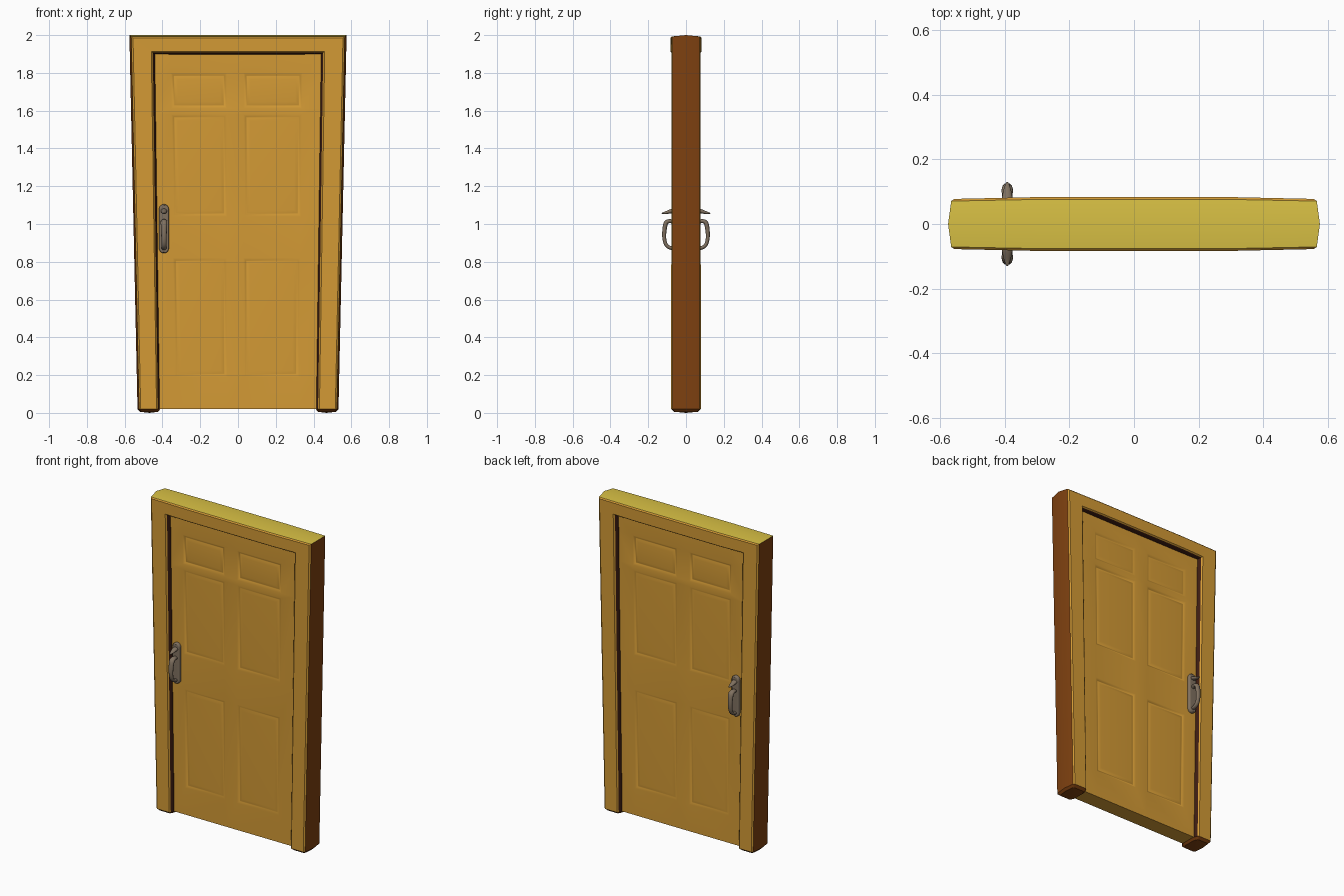
import bpy, bmesh, math

if "Cube" in bpy.data.objects:
    bpy.data.objects.remove(bpy.data.objects["Cube"])


def material(name, r, g, b):
    lin = [((c / 255 + 0.055) / 1.055) ** 2.4 for c in (r, g, b)]
    m = bpy.data.materials.new(name)
    m.diffuse_color = (*lin, 1)
    m.use_nodes = True
    m.node_tree.nodes["Principled BSDF"].inputs["Base Color"].default_value = m.diffuse_color
    return m


ORANGE = material("orange wood", 211, 154, 53)
BROWN = material("reddish brown wood", 127, 65, 16)
YELLOW = material("yellow wood", 216, 192, 68)
DARK = material("dark gap", 62, 29, 18)
METAL = material("old metal", 128, 113, 96)


def finish(bm, name, mats, angle=30, weighted=True):
    bmesh.ops.recalc_face_normals(bm, faces=bm.faces)
    me = bpy.data.meshes.new(name)
    bm.to_mesh(me)
    bm.free()
    for m in mats:
        me.materials.append(m)
    ob = bpy.data.objects.new(name, me)
    bpy.context.collection.objects.link(ob)
    bpy.ops.object.select_all(action='DESELECT')
    ob.select_set(True)
    bpy.context.view_layer.objects.active = ob
    bpy.ops.object.shade_smooth_by_angle(angle=math.radians(angle))
    if weighted:
        mod = ob.modifiers.new("normals", 'WEIGHTED_NORMAL')
        mod.keep_sharp = True
    return ob


# Frame: one cross-section (t from outer to inner edge, y) swept up, across and down
half_section = [(0.07, 0.073), (0.14, 0.08), (0.84, 0.08), (0.9, 0.073), (1, 0.045)]
section = [(0, 0)] + half_section + [(t, -y) for t, y in reversed(half_section)]
# stations: outer x, outer z, inner x, inner z, depth scale
half_path = [(-0.532, 0.02, -0.412, 0.02, 0.98),
             (-0.575, 2.0, -0.437, 1.897, 0.97),
             (-0.3, 2.0, -0.3, 1.897, 1.04)]
path = half_path + [(-a, b, -c, d, s) for a, b, c, d, s in reversed(half_path)]

bm = bmesh.new()
rings = []
for ox, oz, ix, iz, s in path:
    rings.append([bm.verts.new((ox + (ix - ox) * t, y * s, oz + (iz - oz) * t))
                  for t, y in section])
n = len(section)
for k in range(len(rings) - 1):
    lintel = 1 <= k <= 3
    for i in range(n):
        j = (i + 1) % n
        f = bm.faces.new((rings[k][i], rings[k][j], rings[k + 1][j], rings[k + 1][i]))
        if i in (0, n - 1):
            f.material_index = 2 if lintel else 1
        elif 4 <= i <= 6:
            f.material_index = 3
# rounded feet
for ring in (rings[0], rings[-1]):
    cx = sum(v.co.x for v in ring) / n
    low = [bm.verts.new((cx + (v.co.x - cx) * 0.8, v.co.y * 0.8, 0.006)) for v in ring]
    tip = bm.verts.new((cx, 0, 0))
    for i in range(n):
        j = (i + 1) % n
        bm.faces.new((ring[i], ring[j], low[j], low[i])).material_index = 1
        bm.faces.new((low[i], low[j], tip)).material_index = 1
finish(bm, "door_frame", [ORANGE, BROWN, YELLOW, DARK])

# Door leaf: tapered board with six moulded panels on both sides
xs = [-0.445, -0.36, -0.06, 0.03, 0.345, 0.445]
zs = [0.02, 0.19, 0.82, 1.04, 1.58, 1.612, 1.80, 1.90]
bm = bmesh.new()
sides = {s: [[bm.verts.new((x * (0.415 + 0.0135 * z) / 0.445, s * 0.05, z)) for x in xs]
             for z in zs] for s in (-1, 1)}
panels = []
for s, g in sides.items():
    for r in range(len(zs) - 1):
        for c in range(len(xs) - 1):
            f = bm.faces.new((g[r][c], g[r][c + 1], g[r + 1][c + 1], g[r + 1][c]))
            if c in (1, 3) and r in (1, 3, 5):
                panels.append(f)
a, b = sides[-1], sides[1]
for c in range(len(xs) - 1):
    for r in (0, -1):
        bm.faces.new((a[r][c], a[r][c + 1], b[r][c + 1], b[r][c]))
for r in range(len(zs) - 1):
    for c in (0, -1):
        bm.faces.new((a[r][c], a[r + 1][c], b[r + 1][c], b[r][c]))
bmesh.ops.recalc_face_normals(bm, faces=bm.faces)
for width, depth in ((0.018, -0.008), (0.008, 0.0), (0.025, 0.006)):
    bmesh.ops.inset_individual(bm, faces=panels, thickness=width, depth=depth)
finish(bm, "door_leaf", [ORANGE], 40)

HX = -0.392  # handle centre


def tube(name, pts, wide, s):
    """Oval tube through (y, z, radius) points in the plane x = HX."""
    bm = bmesh.new()
    rings, m = [], 8
    for i, (y, z, r) in enumerate(pts):
        p, q = pts[max(i - 1, 0)], pts[min(i + 1, len(pts) - 1)]
        dy, dz = q[0] - p[0], q[1] - p[1]
        d = math.hypot(dy, dz)
        ring = []
        for k in range(m):
            u = r * math.cos(2 * math.pi * k / m)
            w = r * wide * math.sin(2 * math.pi * k / m)
            ring.append(bm.verts.new((HX + w, s * (y - dz / d * u), z + dy / d * u)))
        rings.append(ring)
    for p, q in zip(rings, rings[1:]):
        for k in range(m):
            bm.faces.new((p[k], p[(k + 1) % m], q[(k + 1) % m], q[k]))
    bm.faces.new(rings[0])
    bm.faces.new(rings[-1])
    ob = finish(bm, name, [METAL], 80, False)
    mod = ob.modifiers.new("smooth", 'SUBSURF')
    mod.levels = mod.render_levels = 1


grip = [(0.055, 1.008, 0.011), (0.085, 1.018, 0.013), (0.107, 1.012, 0.015),
        (0.112, 0.985, 0.013), (0.117, 0.945, 0.012), (0.114, 0.905, 0.011),
        (0.101, 0.88, 0.011), (0.08, 0.872, 0.011), (0.055, 0.87, 0.011)]
thumb = [(0.05, 1.073, 0.013), (0.075, 1.070, 0.013), (0.1, 1.061, 0.010),
         (0.118, 1.057, 0.006), (0.131, 1.057, 0.002)]

for s, label in ((-1, "front"), (1, "back")):
    # back plate with round ends
    bm = bmesh.new()
    R = 0.026
    outline = []
    for k in range(18):
        ang = math.pi * (k % 9) / 8 + (math.pi if k >= 9 else 0)
        cz = 1.079 if k < 9 else 0.871
        outline.append((HX + R * math.cos(ang), cz + R * math.sin(ang)))
    loops = []
    for y, shrink in ((0.045, 1), (0.062, 1), (0.070, 0.75)):
        loops.append([bm.verts.new((HX + (x - HX) * shrink, s * y,
                                    0.975 + (z - 0.975) * (0.95 if shrink < 1 else 1)))
                      for x, z in outline])
    for p, q in zip(loops, loops[1:]):
        for k in range(18):
            bm.faces.new((p[k], p[(k + 1) % 18], q[(k + 1) % 18], q[k]))
    bm.faces.new(loops[0])
    bm.faces.new(loops[-1])
    finish(bm, label + "_handle_plate", [METAL], 50)
    # curved pull and thumb latch
    tube(label + "_handle_grip", grip, 1.35, s)
    tube(label + "_thumb_latch", thumb, 1.5, s)
